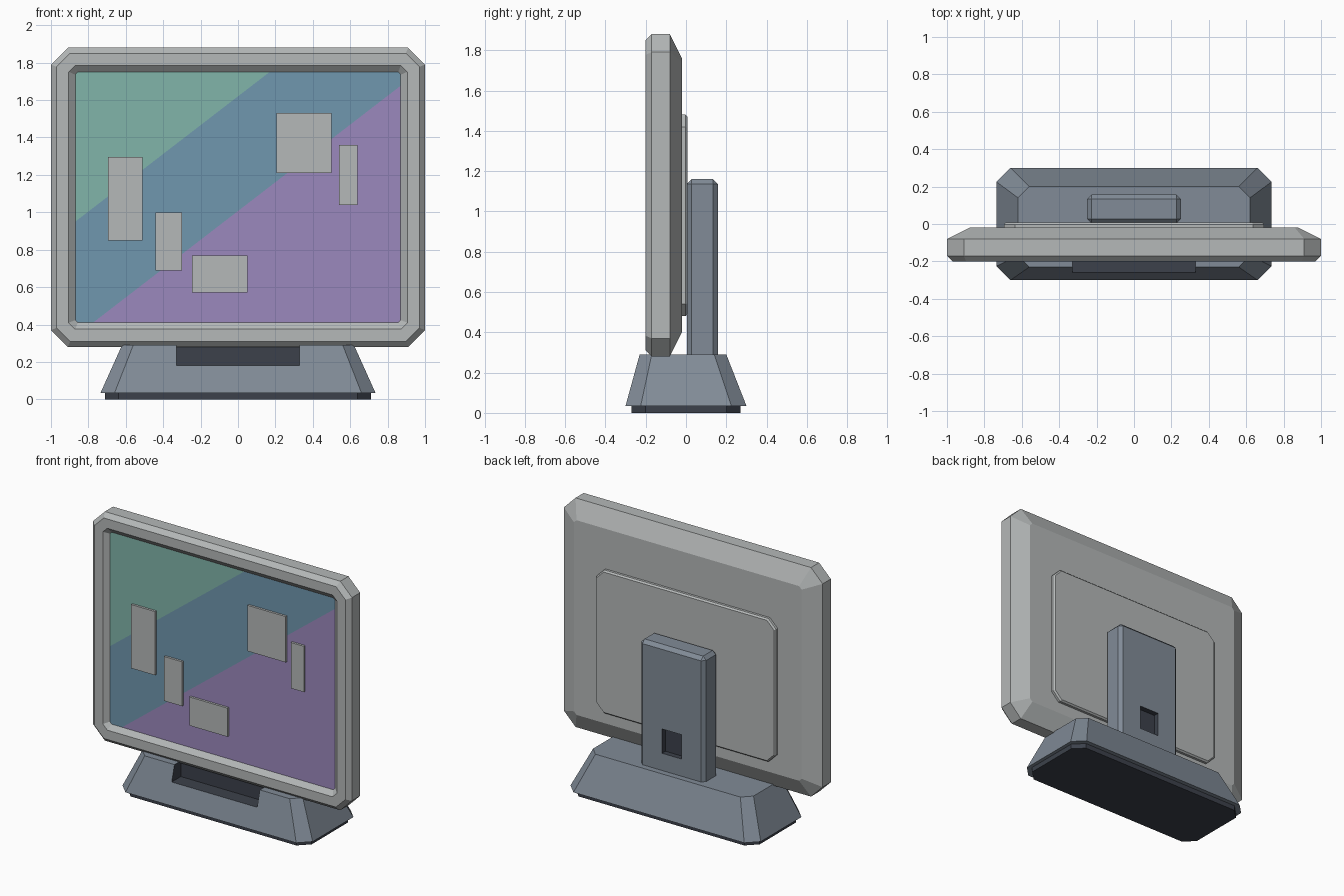
import bpy, bmesh
from mathutils import Vector

cube = bpy.data.objects.get("Cube")
if cube:
    bpy.data.objects.remove(cube, do_unlink=True)


def material(name, *rgb):
    m = bpy.data.materials.new(name)
    m.use_nodes = True
    m.diffuse_color = (*rgb, 1)
    m.node_tree.nodes["Principled BSDF"].inputs["Base Color"].default_value = (*rgb, 1)
    return m


grey = material("light grey plastic", 0.46, 0.48, 0.48)
slate = material("slate plastic", 0.22, 0.26, 0.31)
dark = material("dark plastic", 0.045, 0.053, 0.07)
green = material("screen green", 0.22, 0.46, 0.40)
blue = material("screen blue", 0.16, 0.31, 0.43)
purple = material("screen purple", 0.33, 0.25, 0.51)


def finish(name, bm, mats):
    bmesh.ops.recalc_face_normals(bm, faces=bm.faces)
    mesh = bpy.data.meshes.new(name)
    bm.to_mesh(mesh)
    bm.free()
    for m in mats:
        mesh.materials.append(m)
    ob = bpy.data.objects.new(name, mesh)
    bpy.context.scene.collection.objects.link(ob)
    return ob


def octagon(u0, u1, v0, v1, c):
    """Rectangle with cut corners."""
    return [(u0 + c, v0), (u1 - c, v0), (u1, v0 + c), (u1, v1 - c),
            (u1 - c, v1), (u0 + c, v1), (u0, v1 - c), (u0, v0 + c)]


def inset_ring(rect, corner, inset, depth):
    """Upright ring, evenly inset, at a given y."""
    u0, u1, v0, v1 = rect
    pts = octagon(u0 + inset, u1 - inset, v0 + inset, v1 - inset, corner - 0.586 * inset)
    return [(u, depth, v) for u, v in pts]


def loft(name, rings, mats):
    """Skin a stack of rings and cap both ends."""
    bm = bmesh.new()
    loops = [[bm.verts.new(p) for p in ring] for ring in rings]
    for a, b in zip(loops, loops[1:]):
        for i in range(len(a)):
            j = (i + 1) % len(a)
            bm.faces.new((a[i], a[j], b[j], b[i]))
    bm.faces.new(loops[0])
    bm.faces.new(loops[-1])
    return finish(name, bm, mats)


def box(name, x, y, z, mats, bevel=0.0):
    bm = bmesh.new()
    bmesh.ops.create_cube(bm, size=1)
    for v in bm.verts:
        v.co = [lo + (hi - lo) * (c + 0.5) for c, (lo, hi) in zip(v.co, (x, y, z))]
    if bevel:
        bmesh.ops.bevel(bm, geom=bm.edges[:], offset=bevel, segments=1, affect='EDGES')
    return finish(name, bm, mats)


def recess(ob, x, y, z):
    """Cut a dark-lined pocket."""
    cutter = box("cutter", x, y, z, [slate, dark])
    cutter.hide_render = True
    for p in cutter.data.polygons:
        p.material_index = 1
    mod = ob.modifiers.new("pocket", 'BOOLEAN')
    mod.object, mod.operation, mod.solver = cutter, 'DIFFERENCE', 'EXACT'
    bpy.context.view_layer.objects.active = ob
    bpy.ops.object.modifier_apply(modifier=mod.name)
    bpy.data.objects.remove(cutter, do_unlink=True)


# Monitor casing: recessed front, bevelled rim, tapered back
rect, corner = (-1, 1, 0.28, 1.88), 0.09
profile = [(0.13, -0.17), (0.095, -0.2), (0.03, -0.2), (0, -0.17), (0, -0.08), (0.12, -0.02)]
loft("monitor_casing", [inset_ring(rect, corner, i, y) for i, y in profile], [grey])

# Screen: one thin panel split into three diagonal bands
bm = bmesh.new()
bm.faces.new([bm.verts.new(p) for p in inset_ring(rect, corner, 0.13, -0.172)])
normal = Vector((-0.77, 0, 1))
bands = (1.007, 1.62)
for level in bands:
    bmesh.ops.bisect_plane(bm, geom=bm.verts[:] + bm.edges[:] + bm.faces[:],
                           plane_co=(0, 0, level), plane_no=normal)
for f in bm.faces:
    height = f.calc_center_median().dot(normal)
    f.material_index = sum(height > level for level in bands)
screen = finish("screen", bm, [purple, blue, green])
if screen.data.polygons[0].normal.y > 0:
    screen.data.flip_normals()

# Raised tiles on the screen
tiles = [(-0.695, -0.51, 0.85, 1.295), (-0.44, -0.30, 0.69, 1.0), (-0.245, 0.05, 0.57, 0.77),
         (0.205, 0.50, 1.21, 1.53), (0.54, 0.64, 1.04, 1.36)]
for n, (x0, x1, z0, z1) in enumerate(tiles, 1):
    box(f"screen_tile_{n}", (x0, x1), (-0.188, -0.171), (z0, z1), [grey])

# Rear panel
rear = [(0, -0.03), (0, -0.003), (0.01, 0.008)]
loft("rear_panel", [inset_ring((-0.695, 0.695, 0.48, 1.48), 0.06, i, y) for i, y in rear], [grey])

# Support column with a cable socket
column = box("support_column", (-0.25, 0.25), (0.004, 0.158), (0.2, 1.16), [slate, dark], 0.024)
recess(column, (-0.075, 0.075), (0.12, 0.3), (0.41, 0.58))

# Base with a front slot, on a dark foot
low = [(x, y, 0.035) for x, y in octagon(-0.735, 0.735, -0.3, 0.3, 0.075)]
top = [(x, y, 0.29) for x, y in octagon(-0.62, 0.62, -0.23, 0.2, 0.06)]
base = loft("base", [low, top], [slate, dark])
recess(base, (-0.33, 0.33), (-0.5, -0.16), (0.18, 0.5))
foot = octagon(-0.71, 0.71, -0.27, 0.27, 0.07)
loft("base_foot", [[(x, y, z) for x, y in foot] for z in (0, 0.036)], [dark])
